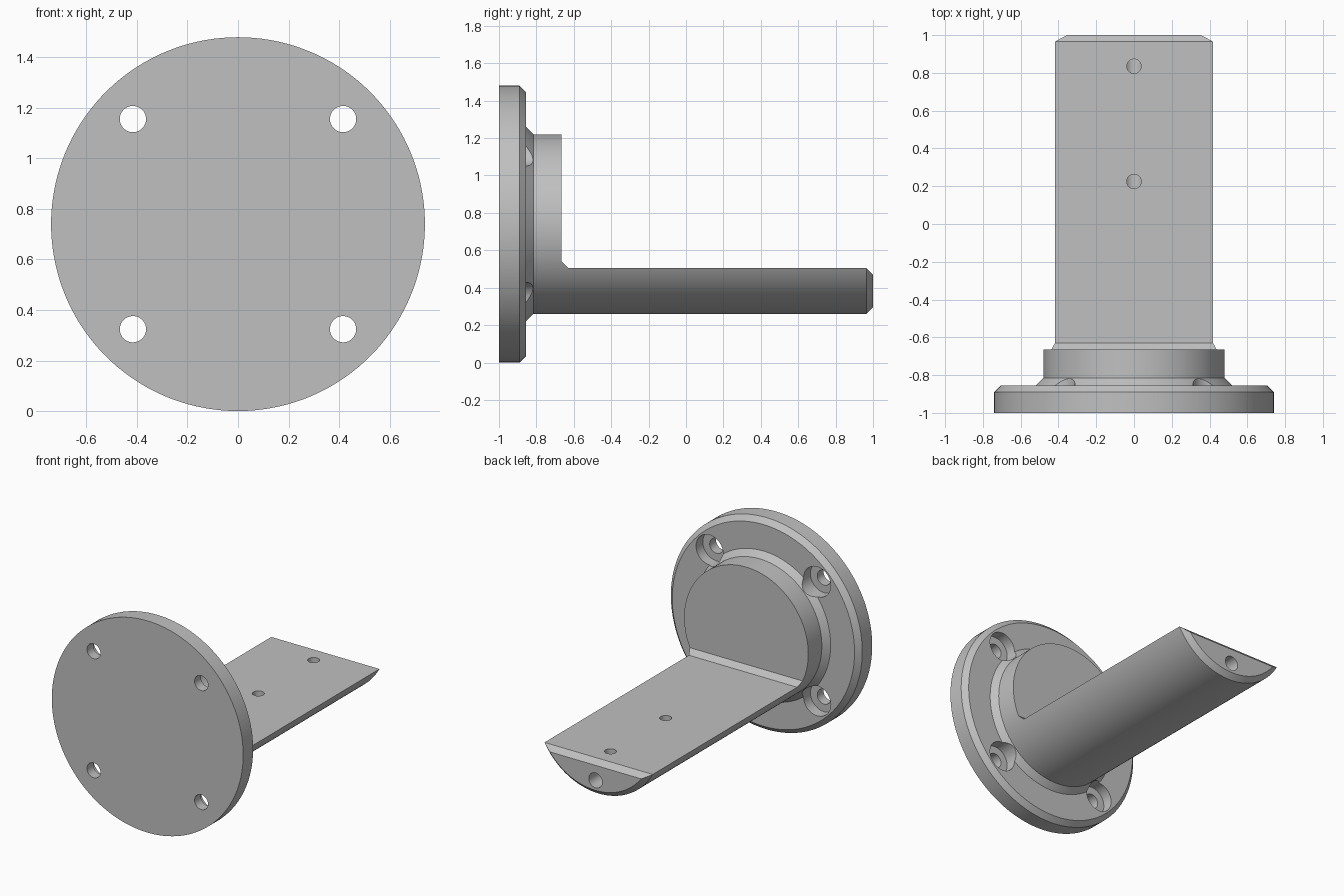
import bpy
import bmesh
from math import radians
from mathutils import Matrix, Vector

AXIS_Z = 0.74      # height of the flange axis
BOLT = 0.416       # bolt offset from the axis

default = bpy.data.objects.get("Cube")
if default:
    bpy.data.objects.remove(default, do_unlink=True)

grey = bpy.data.materials.new("plain_grey")
grey.use_nodes = True
grey.diffuse_color = (0.53, 0.53, 0.53, 1)
grey.node_tree.nodes["Principled BSDF"].inputs["Base Color"].default_value = (0.53, 0.53, 0.53, 1)


def make_object(name, bm):
    bmesh.ops.recalc_face_normals(bm, faces=bm.faces)
    mesh = bpy.data.meshes.new(name)
    bm.to_mesh(mesh)
    bm.free()
    mesh.materials.append(grey)
    obj = bpy.data.objects.new(name, mesh)
    bpy.context.collection.objects.link(obj)
    return obj


def revolve(name, profile, steps):
    """Spin (radius, y) points about the flange axis."""
    bm = bmesh.new()
    verts = [bm.verts.new((r, y, AXIS_Z)) for r, y in profile]
    edges = [bm.edges.new(pair) for pair in zip(verts, verts[1:])]
    bmesh.ops.spin(bm, geom=verts + edges, cent=(0, 0, AXIS_Z), axis=(0, 1, 0),
                   angle=radians(360), steps=steps)
    bmesh.ops.remove_doubles(bm, verts=bm.verts, dist=0.0001)
    return make_object(name, bm)


def prism(name, outline, half_width):
    """Extrude a (y, z) outline along x."""
    bm = bmesh.new()
    face = bm.faces.new([bm.verts.new((-half_width, y, z)) for y, z in outline])
    moved = bmesh.ops.extrude_face_region(bm, geom=[face])["geom"]
    bmesh.ops.translate(bm, vec=(2 * half_width, 0, 0),
                        verts=[v for v in moved if isinstance(v, bmesh.types.BMVert)])
    return make_object(name, bm)


def rod(name, start, end, radius, sides=48):
    start, end = Vector(start), Vector(end)
    span = end - start
    turn = span.to_track_quat("Z", "Y").to_matrix().to_4x4()
    bm = bmesh.new()
    bmesh.ops.create_cone(bm, cap_ends=True, segments=sides, radius1=radius, radius2=radius,
                          depth=span.length, matrix=Matrix.Translation((start + end) / 2) @ turn)
    return make_object(name, bm)


def cut(target, cutter):
    cutter.hide_render = True
    mod = target.modifiers.new("cut", "BOOLEAN")
    mod.operation = "DIFFERENCE"
    mod.solver = "EXACT"
    mod.object = cutter
    bpy.context.view_layer.objects.active = target
    bpy.ops.object.modifier_apply(modifier=mod.name)
    bpy.data.objects.remove(cutter, do_unlink=True)


# Chamfered flange, boss and round bar in one turned body
bracket = revolve("flanged_shelf_bracket", [
    (0, -1), (0.74, -1), (0.74, -0.89), (0.705, -0.855), (0.52, -0.855),
    (0.48, -0.815), (0.48, 0.965), (0.445, 1), (0, 1)], 144)

# Mill the bar to a flat shelf, leaving a sloped corner and a bevelled tip
cut(bracket, prism("shelf_cutter", [
    (-0.665, 1.6), (-0.665, 0.54), (-0.63, 0.505), (0.965, 0.505),
    (1.1, 0.37), (1.1, 1.6)], 0.7))

# Four counterbored bolt holes
for sx in (-1, 1):
    for sz in (-1, 1):
        x, z = sx * BOLT, AXIS_Z + sz * BOLT
        cut(bracket, rod("bolt_hole", (x, -1.1, z), (x, -0.9, z), 0.052))
        cut(bracket, rod("counterbore", (x, -0.93, z), (x, -0.7, z), 0.105))

# Lengthwise bore from the tip, met by two holes from the shelf
cut(bracket, rod("tip_bore", (0, 0.15, 0.365), (0, 1.1, 0.365), 0.052))
for y in (0.225, 0.835):
    cut(bracket, rod("shelf_hole", (0, y, 0.365), (0, y, 0.7), 0.038))

# Smooth curved walls with crisp edges
for other in bpy.context.selected_objects:
    other.select_set(False)
bracket.select_set(True)
bpy.context.view_layer.objects.active = bracket
bpy.ops.object.shade_smooth_by_angle(angle=radians(30))
